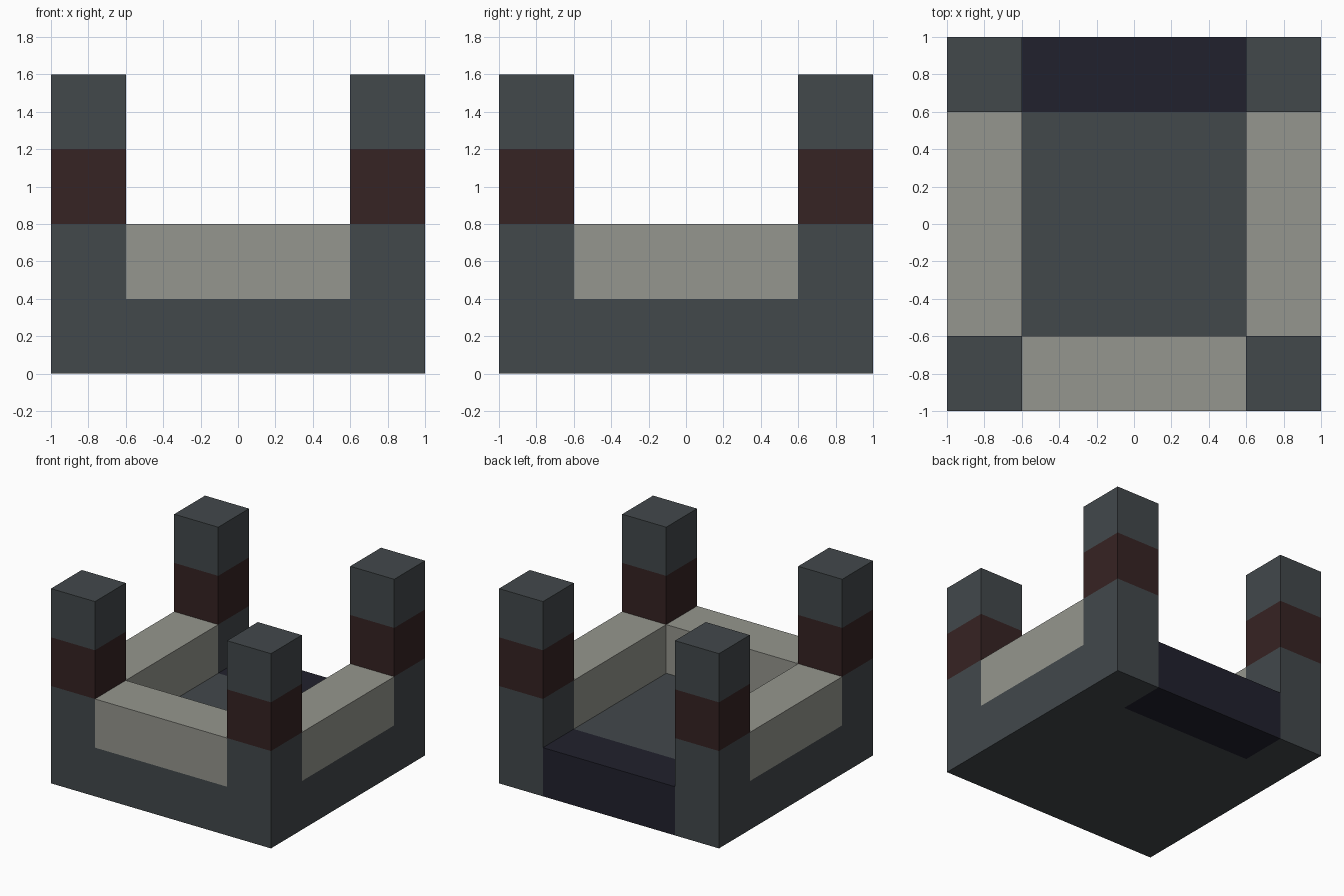
import bpy
import bmesh
from mathutils import Vector

cube = bpy.data.objects.get("Cube")
if cube:
    bpy.data.objects.remove(cube, do_unlink=True)


def material(name, rgb):
    """Flat material from 0-255 display colour, converted to linear."""
    linear = [((c / 255 + 0.055) / 1.055) ** 2.4 for c in rgb]
    mat = bpy.data.materials.new(name)
    mat.use_nodes = True
    mat.diffuse_color = (*linear, 1)
    bsdf = mat.node_tree.nodes["Principled BSDF"]
    bsdf.inputs["Base Color"].default_value = (*linear, 1)
    bsdf.inputs["Roughness"].default_value = 0.9
    return mat


slate = material("slate_grey", (66, 72, 75))
stone = material("pale_stone", (149, 150, 142))
navy = material("dark_navy", (33, 33, 45))
brown = material("dark_red_brown", (54, 35, 35))

OUT, IN = 1.0, 0.6             # outer edge and inner edge of the border
BASE, WALL, BAND, TOP = 0.4, 0.8, 1.2, 1.6


def block(name, low, high, mats, cuts=(), paint=None, joined=None):
    """Box cut along (axis, position) planes; paint picks each face's
    material slot, joined drops faces buried against another part."""
    low, high = Vector(low), Vector(high)
    bm = bmesh.new()
    bmesh.ops.create_cube(bm, size=1)
    for v in bm.verts:
        v.co = (low + high) / 2 + v.co * (high - low)
    for axis, position in cuts:
        normal = Vector((0, 0, 0))
        normal[axis] = 1
        bmesh.ops.bisect_plane(bm, geom=bm.verts[:] + bm.edges[:] + bm.faces[:],
                               plane_co=normal * position, plane_no=normal)
    bm.normal_update()
    buried = []
    for f in bm.faces:
        c, n = f.calc_center_median(), f.normal
        if paint:
            f.material_index = paint(c, n)
        if joined and joined(c, n):
            buried.append(f)
    bmesh.ops.delete(bm, geom=buried, context="FACES")
    mesh = bpy.data.meshes.new(name)
    bm.to_mesh(mesh)
    bm.free()
    for mat in mats:
        mesh.materials.append(mat)
    obj = bpy.data.objects.new(name, mesh)
    bpy.context.collection.objects.link(obj)
    return obj


# Base slab, with the navy threshold filling the open back side
def in_threshold(c):
    return abs(c.x) < IN and c.y > IN


block("base_slab", (-OUT, -OUT, 0), (OUT, OUT, BASE), [slate, navy],
      cuts=[(axis, p) for axis in (0, 1) for p in (-IN, IN)],
      paint=lambda c, n: int(in_threshold(c)),
      joined=lambda c, n: n.z > 0.5 and (abs(c.x) > IN or c.y < -IN))

# Low stone walls on the front and both sides
block("front_wall", (-IN, -OUT, BASE), (IN, -IN, WALL), [stone],
      joined=lambda c, n: n.z < -0.5 or abs(n.x) > 0.5)
for side, x in (("left", IN), ("right", -OUT)):
    block(side + "_wall", (x, -IN, BASE), (x + OUT - IN, IN, WALL), [stone],
          joined=lambda c, n: n.z < -0.5 or abs(n.y) > 0.5)


# Corner posts with a painted band
def post_joined(c, n):
    if n.z < -0.5:
        return True
    faces_side_wall = n.y * c.y < -0.1
    faces_front_wall = n.x * c.x < -0.1 and c.y < 0
    return c.z < WALL and (faces_side_wall or faces_front_wall)


for end, y in (("front", -OUT), ("back", IN)):
    for side, x in (("left", IN), ("right", -OUT)):
        block(f"{end}_{side}_post", (x, y, BASE),
              (x + OUT - IN, y + OUT - IN, TOP), [slate, brown],
              cuts=[(2, WALL), (2, BAND)],
              paint=lambda c, n: int(WALL < c.z < BAND),
              joined=post_joined)
